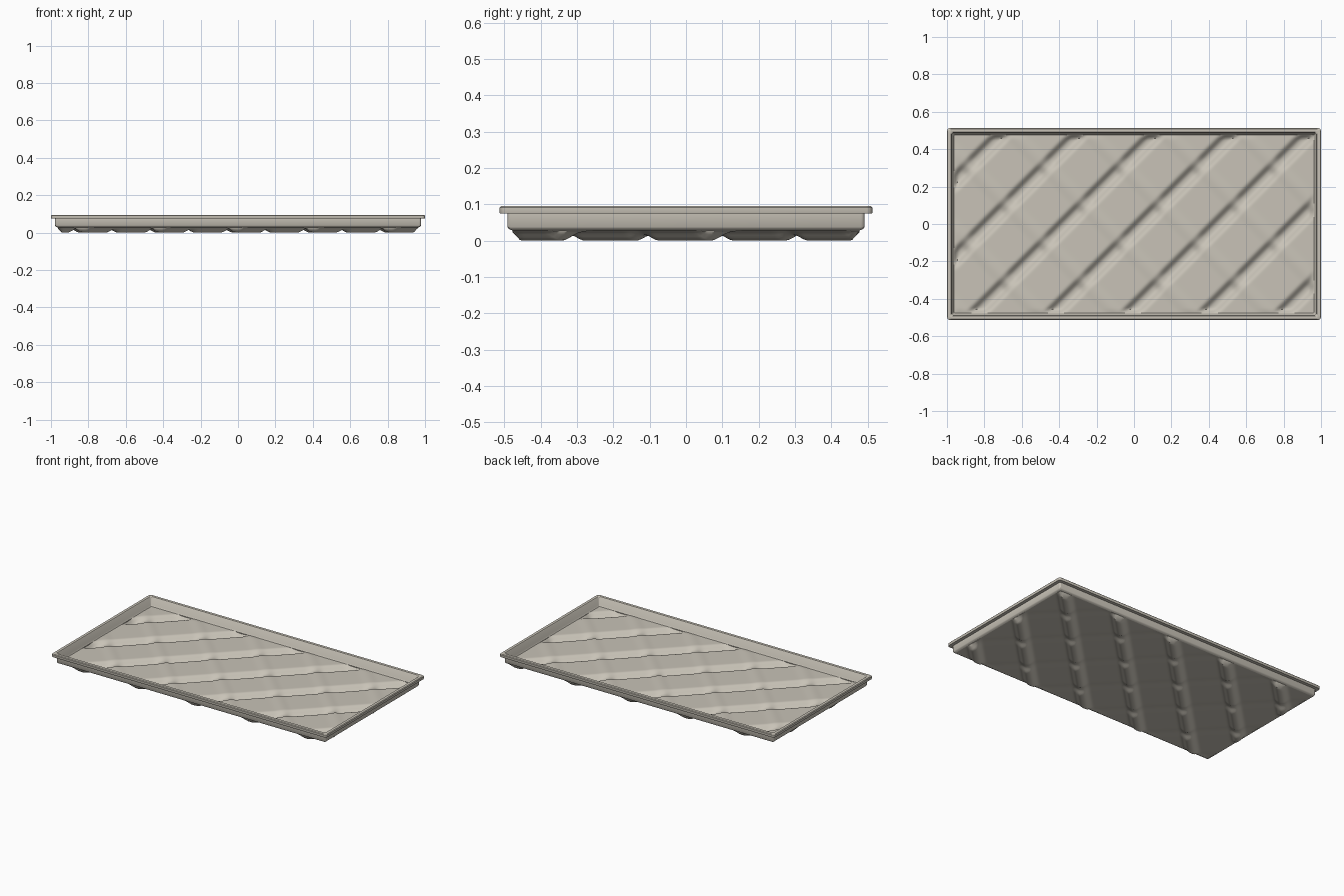
import bpy, bmesh, math

if "Cube" in bpy.data.objects:
    bpy.data.objects.remove(bpy.data.objects["Cube"])

mat = bpy.data.materials.new("warm grey plastic")
mat.diffuse_color = (0.58, 0.545, 0.475, 1)
mat.use_nodes = True
mat.node_tree.nodes["Principled BSDF"].inputs["Base Color"].default_value = mat.diffuse_color

HX, HY = 1.0, 0.513          # outer half size of the rim
PITCH = 0.41                 # spacing of the diagonals, measured along x


def finish(bm, name, angle):
    bmesh.ops.recalc_face_normals(bm, faces=bm.faces)
    me = bpy.data.meshes.new(name)
    bm.to_mesh(me)
    bm.free()
    ob = bpy.data.objects.new(name, me)
    bpy.context.collection.objects.link(ob)
    me.materials.append(mat)
    bpy.ops.object.select_all(action='DESELECT')
    ob.select_set(True)
    bpy.context.view_layer.objects.active = ob
    bpy.ops.object.shade_smooth_by_angle(angle=math.radians(angle))
    return ob


def ring(bm, inset, z, r=0.016, seg=4):
    """Rounded rectangle loop, inset from the rim edge."""
    hx, hy = HX - inset, HY - inset
    r = max(r - inset * 0.3, 0.004)
    out = []
    for i, (sx, sy) in enumerate([(1, 1), (-1, 1), (-1, -1), (1, -1)]):
        for k in range(seg + 1):
            a = math.pi / 2 * (i + k / seg)
            out.append(bm.verts.new((sx * (hx - r) + r * math.cos(a),
                                     sy * (hy - r) + r * math.sin(a), z)))
    return out


# wall with overhanging rim: closed (inset, z) profile swept round the tray
profile = [(.036, .028), (.026, .032), (.022, .038), (.022, .075),
           (.001, .075), (0, .078), (0, .091), (.004, .095),
           (.022, .095), (.026, .091), (.032, .046), (.038, .038)]
bm = bmesh.new()
rings = [ring(bm, i, z) for i, z in profile]
for a, b in zip(rings, rings[1:] + rings[:1]):
    n = len(a)
    for k in range(n):
        bm.faces.new((a[k], a[(k + 1) % n], b[(k + 1) % n], b[k]))
finish(bm, "tray_wall_and_rim", 40)


# floor: drainage grooves on one diagonal, low cross ridges on the other
def dist(v, offset):
    """Perpendicular distance to the nearest diagonal line."""
    return abs((v - offset + PITCH / 2) % PITCH - PITCH / 2) / math.sqrt(2)


def bump(d, flat, width):
    t = min(max((d - flat) / (width - flat), 0), 1)
    return 0.5 + 0.5 * math.cos(math.pi * t)


FX, FY = HX - 0.036, HY - 0.036


def relief(x, y):
    groove = bump(dist(x - y, 0.045), 0.008, 0.05)
    ridge = bump(dist(x + y, -0.165), 0.0, 0.055)
    edge = min(FX - abs(x), FY - abs(y))
    fade = min(max((edge + 0.004) / 0.026, 0), 1)
    return fade * (0.004 * ridge * (1 - groove) - 0.028 * groove * (1 - 0.55 * ridge))


NX, NY = 190, 94
bm = bmesh.new()
sheets = []
for base in (0.028, 0.038):       # underside and top of the thin sheet
    rows = []
    for j in range(NY + 1):
        y = FY * (2 * j / NY - 1)
        rows.append([bm.verts.new((x, y, base + relief(x, y)))
                     for x in (FX * (2 * i / NX - 1) for i in range(NX + 1))])
    for j in range(NY):
        for i in range(NX):
            bm.faces.new((rows[j][i], rows[j][i + 1], rows[j + 1][i + 1], rows[j + 1][i]))
    sheets.append(rows)
# close the sheet edge
loops = []
for r in sheets:
    loops.append(r[0][:-1] + [q[-1] for q in r[:-1]] + r[-1][:0:-1] + [q[0] for q in r[:0:-1]])
lo, hi = loops
for k in range(len(lo)):
    m = (k + 1) % len(lo)
    bm.faces.new((lo[k], lo[m], hi[m], hi[k]))
finish(bm, "grooved_tray_floor", 50)
